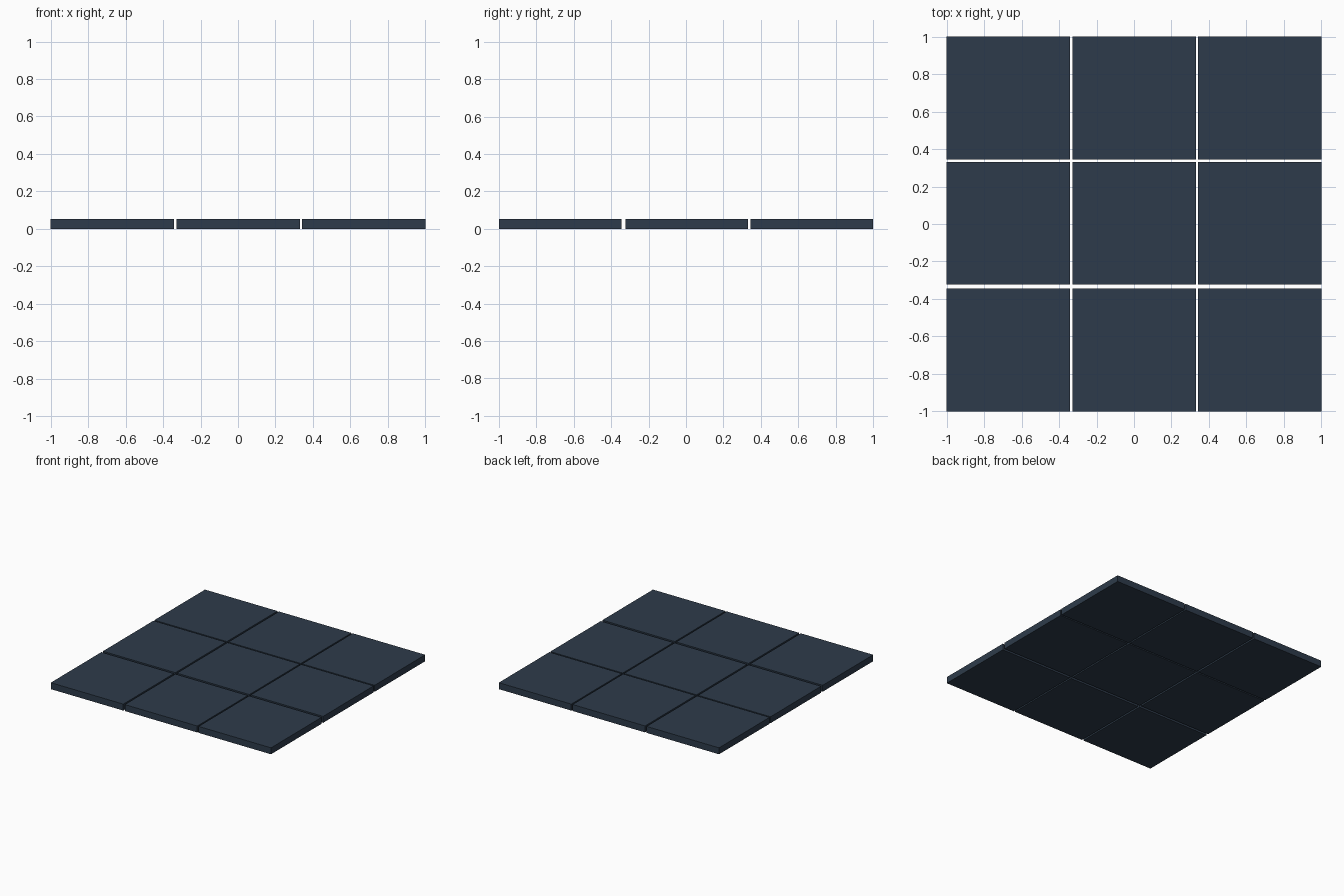
import bpy
import bmesh
from mathutils import Matrix

if "Cube" in bpy.data.objects:
    bpy.data.objects.remove(bpy.data.objects["Cube"])

HEIGHT = 0.053
# start and end of each column (x) and row (y) of tiles
COLUMNS = [(-1.0, -0.342), (-0.328, 0.33), (0.342, 1.0)]
ROWS = [(-1.0, -0.344), (-0.324, 0.332), (0.344, 1.0)]

slate = bpy.data.materials.new("dark slate blue")
slate.diffuse_color = (0.027, 0.044, 0.070, 1.0)
slate.use_nodes = True
slate.node_tree.nodes["Principled BSDF"].inputs["Base Color"].default_value = slate.diffuse_color


def add_tile(name, x0, x1, y0, y1):
    """Flat rectangular slab standing on z = 0."""
    bm = bmesh.new()
    centre = Matrix.Translation(((x0 + x1) / 2, (y0 + y1) / 2, HEIGHT / 2))
    size = Matrix.Diagonal((x1 - x0, y1 - y0, HEIGHT, 1.0))
    bmesh.ops.create_cube(bm, size=1.0, matrix=centre @ size)
    mesh = bpy.data.meshes.new(name)
    bm.to_mesh(mesh)
    bm.free()
    mesh.materials.append(slate)
    bpy.context.collection.objects.link(bpy.data.objects.new(name, mesh))


# three by three grid of floor tiles with narrow open joints
for r, (y0, y1) in enumerate(ROWS, 1):
    for c, (x0, x1) in enumerate(COLUMNS, 1):
        add_tile(f"floor_tile_row{r}_column{c}", x0, x1, y0, y1)
